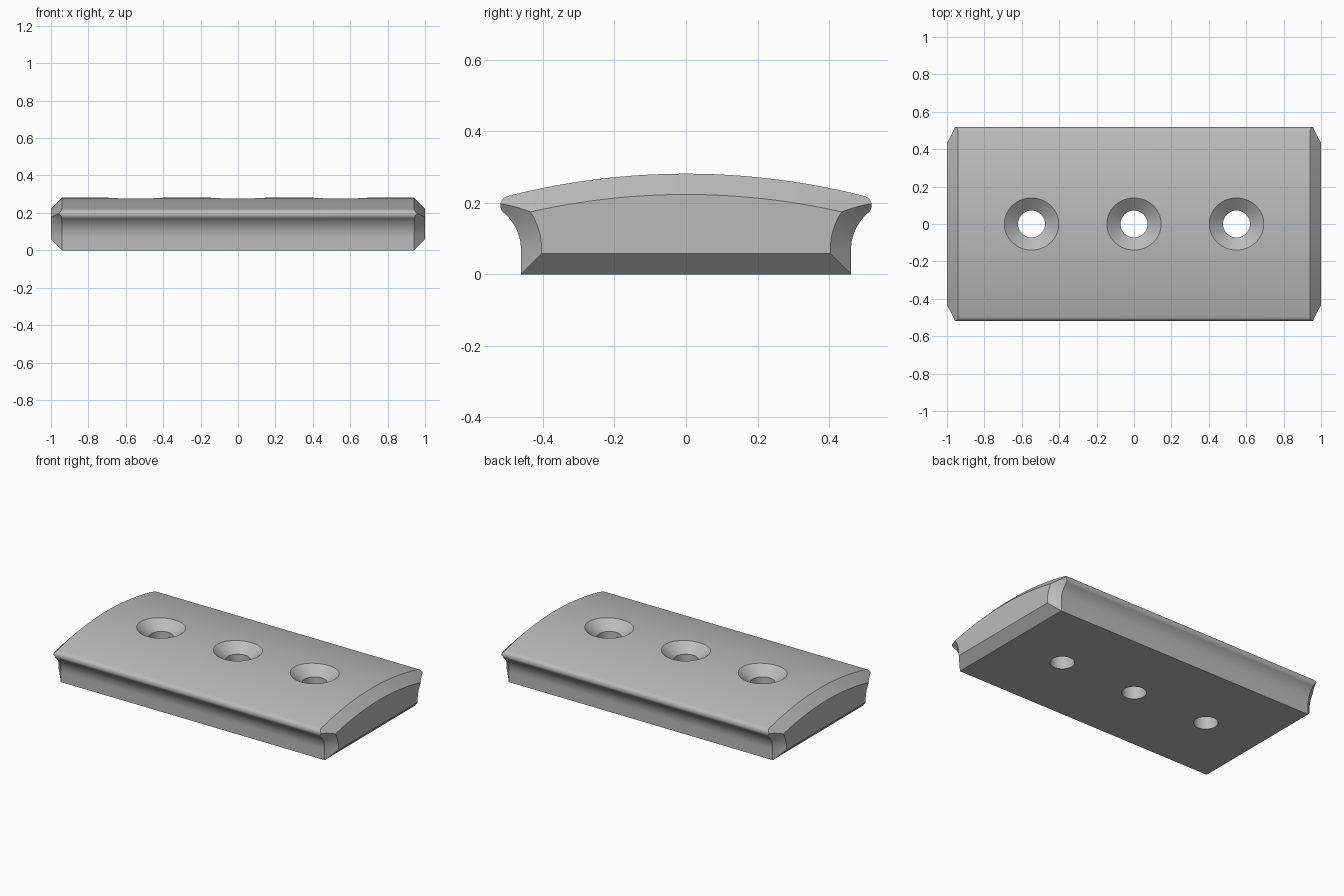
import bpy
import bmesh
from math import sin, cos, pi, radians, atan2, sqrt

if "Cube" in bpy.data.objects:
    bpy.data.objects.remove(bpy.data.objects["Cube"])

TOP_R, TOP_Z = 2.02, -1.739               # crown arc radius and centre height
SIDE_R, SIDE_Y, SIDE_Z = 0.136, 0.597, 0.068  # hollow flank arc
LIP_R = 0.027
CHAMFER = 0.058
OVERSIZE = 0.006                          # keeps the bevel cutter clear of the plate


def arc(cy, cz, r, a0, a1, n):
    return [(cy + r * cos(a0 + (a1 - a0) * i / n), cz + r * sin(a0 + (a1 - a0) * i / n))
            for i in range(n + 1)]


def meeting_point(t):
    """Where the crown and flank arcs meet when the outline is inset by t."""
    r0, r1 = TOP_R - t, SIDE_R + t
    dy, dz = SIDE_Y, SIDE_Z - TOP_Z
    d = sqrt(dy * dy + dz * dz)
    a = (r0 * r0 - r1 * r1 + d * d) / (2 * d)
    h = sqrt(r0 * r0 - a * a)
    return (a * dy - h * dz) / d, TOP_Z + (a * dz + h * dy) / d


def outline(t, rounded):
    """Closed cross-section inset by t, with a rounded or sharp lip."""
    py, pz = meeting_point(LIP_R if rounded else t)
    side_end = atan2(pz - SIDE_Z, py - SIDE_Y)
    top_end = atan2(pz - TOP_Z, py)
    half = [(SIDE_Y - SIDE_R - t, t)]
    half += arc(SIDE_Y, SIDE_Z, SIDE_R + t, pi, side_end, 14)
    if rounded:
        half += arc(py, pz, LIP_R, side_end - pi, top_end, 12)[1:]
    half += arc(0, TOP_Z, TOP_R - t, top_end, pi / 2, 20)[1:]
    return half + [(-y, z) for y, z in reversed(half[:-1])]


def make_object(name, bm):
    bmesh.ops.recalc_face_normals(bm, faces=bm.faces)
    mesh = bpy.data.meshes.new(name)
    bm.to_mesh(mesh)
    bm.free()
    obj = bpy.data.objects.new(name, mesh)
    bpy.context.collection.objects.link(obj)
    return obj


def loft(name, sections):
    """Skin a list of (x, outline) sections and cap both ends."""
    bm = bmesh.new()
    rings = [[bm.verts.new((x, y, z)) for y, z in pts] for x, pts in sections]
    for a, b in zip(rings, rings[1:]):
        for i in range(len(a)):
            j = (i + 1) % len(a)
            bm.faces.new((a[i], a[j], b[j], b[i]))
    bm.faces.new(rings[0])
    bm.faces.new(rings[-1])
    return make_object(name, bm)


def hole_cutter(x):
    """Straight bore with a conical countersink, spun about its axis."""
    profile = [(0, -0.1), (0.072, -0.1), (0.072, 0.222), (0.143, 0.279),
               (0.243, 0.359), (0, 0.359)]
    bm = bmesh.new()
    verts = [bm.verts.new((r, 0, z)) for r, z in profile]
    edges = [bm.edges.new(pair) for pair in zip(verts, verts[1:])]
    bmesh.ops.spin(bm, geom=verts + edges, cent=(0, 0, 0), axis=(0, 0, 1),
                   angle=2 * pi, steps=64)
    bmesh.ops.remove_doubles(bm, verts=bm.verts, dist=0.0001)
    bmesh.ops.translate(bm, verts=bm.verts, vec=(x, 0, 0))
    return make_object("hole_cutter", bm)


# Full-length plate with rounded lips
plate = loft("countersunk_plate", [(x, outline(0, True)) for x in (-1.05, 1.05)])

# Tapered envelope that bevels both ends
insets = [-OVERSIZE + (CHAMFER + OVERSIZE) * i / 6 for i in range(7)]
ends = [(1 - CHAMFER + t, outline(t, False)) for t in insets]
envelope = loft("end_bevel_cutter", [(-x, p) for x, p in reversed(ends)] + ends)

# Bevel the ends, then drill three countersunk holes
cutters = [(envelope, "INTERSECT")]
cutters += [(hole_cutter(x), "DIFFERENCE") for x in (-0.548, 0, 0.548)]
for cutter, operation in cutters:
    cutter.hide_render = True
    mod = plate.modifiers.new(operation.title(), "BOOLEAN")
    mod.object, mod.operation, mod.solver = cutter, operation, "EXACT"

bpy.context.view_layer.update()
result = bpy.data.meshes.new_from_object(
    plate.evaluated_get(bpy.context.evaluated_depsgraph_get()))
plate.modifiers.clear()
plate.data = result
for cutter, _ in cutters:
    bpy.data.objects.remove(cutter)

# Plain grey metal
grey = bpy.data.materials.new("grey_metal")
grey.use_nodes = True
colour = (0.5, 0.5, 0.5, 1)
grey.diffuse_color = colour
grey.node_tree.nodes["Principled BSDF"].inputs["Base Color"].default_value = colour
plate.data.materials.clear()
plate.data.materials.append(grey)

# Smooth curves, crisp edges
bpy.ops.object.select_all(action="DESELECT")
plate.select_set(True)
bpy.context.view_layer.objects.active = plate
bpy.ops.object.shade_smooth_by_angle(angle=radians(25))
